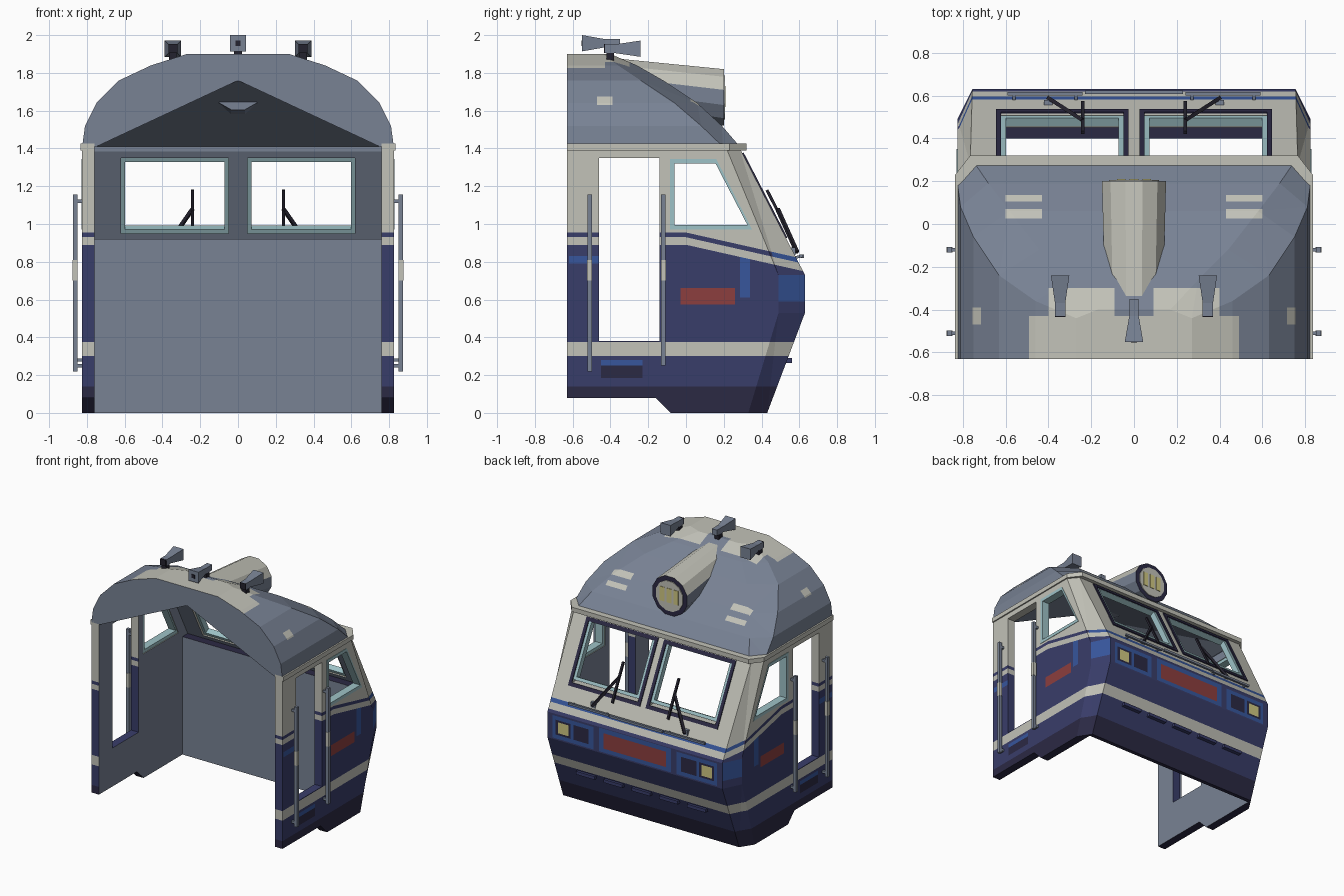
import bpy, bmesh, math
from mathutils import Vector, Matrix

if "Cube" in bpy.data.objects:
    bpy.data.objects.remove(bpy.data.objects["Cube"])

# ---- palette (sRGB 0-255 turned into linear) ----
PAL = [("navy", 57, 61, 106), ("beige", 194, 194, 184), ("grey", 120, 130, 148),
       ("dark_navy", 43, 41, 68), ("blue", 55, 86, 156), ("red", 140, 62, 62),
       ("teal", 158, 194, 199), ("yellow", 208, 200, 130), ("black", 36, 34, 46)]
NAVY, BEIGE, GREY, DARK, BLUE, RED, TEAL, YELLOW, BLACK = range(9)
MATS = []
for n, *rgb in PAL:
    m = bpy.data.materials.new(n)
    lin = [((c / 255 + 0.055) / 1.055) ** 2.4 for c in rgb]
    m.diffuse_color = (*lin, 1)
    m.use_nodes = True
    m.node_tree.nodes["Principled BSDF"].inputs["Base Color"].default_value = m.diffuse_color
    MATS.append(m)


def make(name, bm, mat):
    bmesh.ops.recalc_face_normals(bm, faces=bm.faces)
    for f in bm.faces:
        f.material_index = mat
    me = bpy.data.meshes.new(name)
    bm.to_mesh(me)
    bm.free()
    for m in MATS:
        me.materials.append(m)
    o = bpy.data.objects.new(name, me)
    bpy.context.collection.objects.link(o)
    return o


def loft(name, rings, mat, closed=False):
    """Skin a list of rings; cap the ends, or join last to first if closed."""
    bm = bmesh.new()
    R = [[bm.verts.new(p) for p in r] for r in rings]
    n = len(R[0])
    pairs = list(zip(R, R[1:])) + ([(R[-1], R[0])] if closed else [])
    for a, b in pairs:
        for i in range(n):
            j = (i + 1) % n
            bm.faces.new((a[i], a[j], b[j], b[i]))
    if not closed:
        bm.faces.new(R[0])
        bm.faces.new(R[-1])
    return make(name, bm, mat)


def prism(name, yz, x0, x1, mat):
    return loft(name, [[(x, y, z) for y, z in yz] for x in (x0, x1)], mat)


def box(name, x, y, z, mat):
    return prism(name, [(y[0], z[0]), (y[1], z[0]), (y[1], z[1]), (y[0], z[1])], *x, mat)


def bar(name, p, q, t, mat):
    p, q = Vector(p), Vector(q)
    d = q - p
    M = Matrix.Translation((p + q) / 2) @ d.to_track_quat('Z', 'Y').to_matrix().to_4x4() \
        @ Matrix.Diagonal((t, t, d.length, 1))
    bm = bmesh.new()
    bmesh.ops.create_cube(bm, size=1, matrix=M)
    return make(name, bm, mat)


def cut(o, cutter, keep=False):
    md = o.modifiers.new("cut", 'BOOLEAN')
    md.operation, md.solver, md.object = 'DIFFERENCE', 'EXACT', cutter
    bpy.context.view_layer.objects.active = o
    bpy.ops.object.modifier_apply(modifier=md.name)
    if not keep:
        bpy.data.objects.remove(cutter)


def bisect(bm, co, no, test=lambda f: True):
    fs = [f for f in bm.faces if test(f)]
    geom = list({v for f in fs for v in f.verts}) + list({e for f in fs for e in f.edges}) + fs
    bmesh.ops.bisect_plane(bm, geom=geom, dist=1e-5, plane_co=co, plane_no=no)


def paint(o, mat, x=(0, 9), y=(-9, 9), z=(-9, 9), test=lambda f: True, skip=()):
    """Cut the faces along a box (mirrored in x) and colour what lies inside it."""
    bm = bmesh.new()
    bm.from_mesh(o.data)
    for ax, rng in enumerate((x, y, z)):
        no = Vector((ax == 0, ax == 1, ax == 2))
        for v in rng:
            if abs(v) < 5:
                for s in ((1, -1) if ax == 0 else (1,)):
                    bisect(bm, no * v * s, no)
    bm.normal_update()
    for f in bm.faces:
        c = f.calc_center_median()
        if f.material_index not in skip and test(f) and x[0] < abs(c.x) < x[1] \
                and y[0] < c.y < y[1] and z[0] < c.z < z[1]:
            f.material_index = mat
    bm.to_mesh(o.data)
    bm.free()


def triangulate(o):
    bm = bmesh.new()
    bm.from_mesh(o.data)
    bmesh.ops.triangulate(bm, faces=bm.faces)
    bm.to_mesh(o.data)
    bm.free()


def plan(z, w, f, cx, cy, back=-0.63):
    """Plan outline with chamfered nose corners."""
    half = [(w, back, z), (w, f - cy, z), (w - cx, f, z)]
    return half + [(-a, b, c) for a, b, c in reversed(half)]


# ---- cab body shell ----
body = loft("cab_body", [plan(0, .825, .43, .065, .10), plan(.53, .825, .63, .07, .14),
                         plan(.73, .825, .63, .07, .14), plan(1.41, .825, .28, .06, .07)], NAVY)
room = prism("room_cutter", [(-.8, -.1), (.40, -.1), (.40, .92), (.465, .92), (.225, 1.385),
                             (.225, 1.5), (-.8, 1.5)], -.76, .76, GREY)
cut(body, room, keep=True)
cut(body, prism("skirt_cutter", [(-.9, -.1), (.02, -.1), (-.16, .08), (-.9, .08)], -1, 1, DARK))
cut(body, box("door_cutter", (-1, 1), (-.46, -.14), (.38, 1.35), NAVY))
SIDE = [(-.085, .97), (.35, .97), (.16, 1.345), (-.085, 1.345)]
cut(body, prism("side_window_cutter", SIDE, -1, 1, NAVY))
for s in (1, -1):
    cut(body, box("windshield_cutter", (min(s * .05, s * .62), max(s * .05, s * .62)),
                  (.1, .8), (.95, 1.35), NAVY))
triangulate(body)

# painted bands: level at the door, sloping down towards the nose
bm = bmesh.new()
bm.from_mesh(body.data)
bisect(bm, (0, 0, 0), (0, 1, 0))
for h in (.89, .93, .955):
    bisect(bm, (0, 0, h), (0, 0, 1), lambda f: f.calc_center_median().y < 0)
    bisect(bm, (0, 0, h), Vector((0, .225, 1)).normalized(), lambda f: f.calc_center_median().y > 0)
for f in bm.faces:
    c = f.calc_center_median()
    h = c.z + .225 * max(c.y, 0)
    if f.material_index == NAVY and h > .89:
        f.material_index = BEIGE if h > .955 or h < .93 else (BLUE if c.y > .5 else NAVY)
bm.to_mesh(body.data)
bm.free()
paint(body, BEIGE, z=(.30, .375), skip=(GREY,))
paint(body, DARK, z=(-1, .14), skip=(GREY,))
paint(body, DARK, x=(0, .77), y=(.39, .48), z=(.9, .94), test=lambda f: f.normal.z > .9)

# side patches and plates
out = lambda f: abs(f.normal.x) > .8
for mat, y, z in ((RED, (-.03, .26), (.575, .66)), (BLUE, (.285, .34), (.61, .85)),
                  (BLUE, (-.62, -.46), (.79, .83)), (BLUE, (-.45, -.23), (.25, .28)),
                  (DARK, (-.45, -.23), (.185, .25))):
    paint(body, mat, (.8, 9), y, z, out, (GREY, BEIGE))
paint(body, BLUE, (.74, 9), (.49, 9), (.59, .73), lambda f: abs(f.normal.x) > .2, (GREY, BEIGE))

# nose lamps and plate
nose = lambda f: f.normal.y > .9
for mat, x, z in ((BLUE, (0, .31), (.54, .725)), (RED, (0, .27), (.57, .69)),
                  (BLUE, (.36, .71), (.54, .715)), (DARK, (.40, .53), (.57, .685)),
                  (DARK, (.555, .685), (.57, .685)), (YELLOW, (.575, .665), (.585, .67))):
    paint(body, mat, x, (.6, 9), z, nose)

# ---- eaves trim ----
trim = loft("eaves_trim", [plan(z, .835, .32, .07, .09) for z in (1.39, 1.425)], BEIGE)
cut(trim, room)

# ---- roof dome with hipped ceiling ----
roof = loft("roof", [plan(1.41, .825, .285, .08, .09), plan(1.52, .81, .19, .13, .11),
                     plan(1.64, .75, .06, .17, .12), plan(1.76, .63, -.12, .19, .12),
                     plan(1.84, .46, -.26, .16, .10), plan(1.90, .27, -.40, .10, .04)], GREY)
bm = bmesh.new()
for p in ((-.76, -.64, 1.405), (.76, -.64, 1.405), (.76, .225, 1.405), (-.76, .225, 1.405), (0, -.64, 1.76)):
    bm.verts.new(p)
bmesh.ops.convex_hull(bm, input=bm.verts)
cut(roof, make("ceiling_cutter", bm, GREY))
triangulate(roof)
up = lambda f: f.normal.z > .25
paint(roof, BEIGE, (0, .49), (-9, -.43), (1.8, 9), up)
paint(roof, BEIGE, (.09, .40), (-9, -.30), (1.8, 9), up)
paint(roof, BEIGE, (.43, .60), (.025, .07), test=up)
paint(roof, BEIGE, (.43, .60), (.105, .135), test=up)
paint(roof, BEIGE, (.7, 9), (-.47, -.39), (1.63, 1.675), lambda f: abs(f.normal.x) > .3)


# ---- headlight pod ----
def circle(y, cz, r, x=0, n=12):
    return [(x + r * math.cos(math.tau * (i + .5) / n), y, cz + r * math.sin(math.tau * (i + .5) / n))
            for i in range(n)]


pod = loft("headlight_pod", [circle(.20, 1.67, .155), circle(-.36, 1.74, .14)], GREY)
for p in pod.data.polygons:
    if abs(p.normal.y) < .8 and p.normal.z > .2:
        p.material_index = BEIGE
    elif p.normal.y > .8:
        p.material_index = DARK
loft("headlight_glass", [circle(.19, 1.67, .12), circle(.206, 1.67, .12)], BEIGE)
for x in (-.06, 0, .06):
    box("headlight_lamp", (x - .02, x + .02), (.2, .21), (1.62, 1.73), YELLOW)


# ---- horns ----
def horn(x, z, ys, hs):
    loft("horn", [[(x + a * h, y, z + b * h) for a, b in ((-1, -1), (1, -1), (1, 1), (-1, 1))]
                  for y, h in zip(ys, hs)], GREY)
    box("horn_stand", (x - .02, x + .02), (-.42, -.38), (1.86, z), BLACK)


horn(0, 1.957, (-.55, -.43, -.35), (.043, .022, .022))
box("horn_mouth", (-.014, .014), (-.554, -.54), (1.943, 1.971), BLACK)
for s in (1, -1):
    horn(s * .345, 1.928, (-.43, -.37, -.24), (.024, .024, .043))
    box("horn_back", (s * .345 - .024, s * .345 + .024), (-.434, -.42), (1.904, 1.952), BLACK)


# ---- window frames ----
def frame(name, pts, to3d, depth, a, b, mat):
    """Flat ring around pts: outer edge grown by a, inner edge by b."""
    lo = [min(p[i] for p in pts) for i in (0, 1)]
    hi = [max(p[i] for p in pts) for i in (0, 1)]

    def grow(g):
        return [Vector(to3d(*[(lo[i] + hi[i]) / 2 + (p[i] - (lo[i] + hi[i]) / 2) * (1 + 2 * g / (hi[i] - lo[i]))
                              for i in (0, 1)])) for p in pts]
    d = Vector(depth)
    A, B = grow(a), grow(b)
    loft(name, [A, B, [p + d for p in B], [p + d for p in A]], mat, closed=True)


slope = lambda v: .63 - (v - .73) * .515
for s in (1, -1):
    frame("side_window_frame", SIDE, lambda u, v: (s * .765, u, v), (s * .063, 0, 0), 0, -.025, TEAL)
    W = [(s * .05, .95), (s * .62, .95), (s * .62, 1.35), (s * .05, 1.35)]
    frame("windshield_frame", W, lambda u, v: (u, slope(v) - .05, v), (0, .04, .02), 0, -.022, TEAL)
    frame("windshield_surround", W, lambda u, v: (u, slope(v), v), (0, .007, .0036), .025, 0, DARK)

    # wipers
    bar("wiper_blade", (s * .24, slope(1.18) + .03, 1.18), (s * .24, slope(.91) + .03, .91), .016, BLACK)
    bar("wiper_arm", (s * .24, slope(1.08) + .035, 1.08), (s * .40, slope(.85) + .02, .85), .018, BLACK)
    box("wiper_pivot", (s * .40 - .02, s * .40 + .02), (.545, .58), (.835, .875), GREY)

    # door handrails
    for y, z0 in ((-.51, .22), (-.12, .25)):
        bar("handrail", (s * .862, y, z0), (s * .862, y, 1.155), .024, GREY)
        bar("handrail_band", (s * .862, y, .70), (s * .862, y, .81), .027, BEIGE)
        for z in (z0 + .03, 1.12):
            bar("handrail_bracket", (s * .82, y, z), (s * .862, y, z), .018, GREY)

    # nose handrails
    bar("nose_rail", (s * .24, .608, .83), (s * .59, .608, .83), .016, GREY)
    for x in (.27, .56):
        bar("nose_rail_bracket", (s * x, .57, .82), (s * x, .608, .83), .014, GREY)
bar("nose_rail_centre", (-.23, .615, .83), (.23, .615, .83), .018, GREY)

# lower nose steps
for x in (-.48, -.24, 0, .24, .48):
    box("nose_step", (x - .08, x + .08), (.52, .56), (.265, .29), NAVY)
